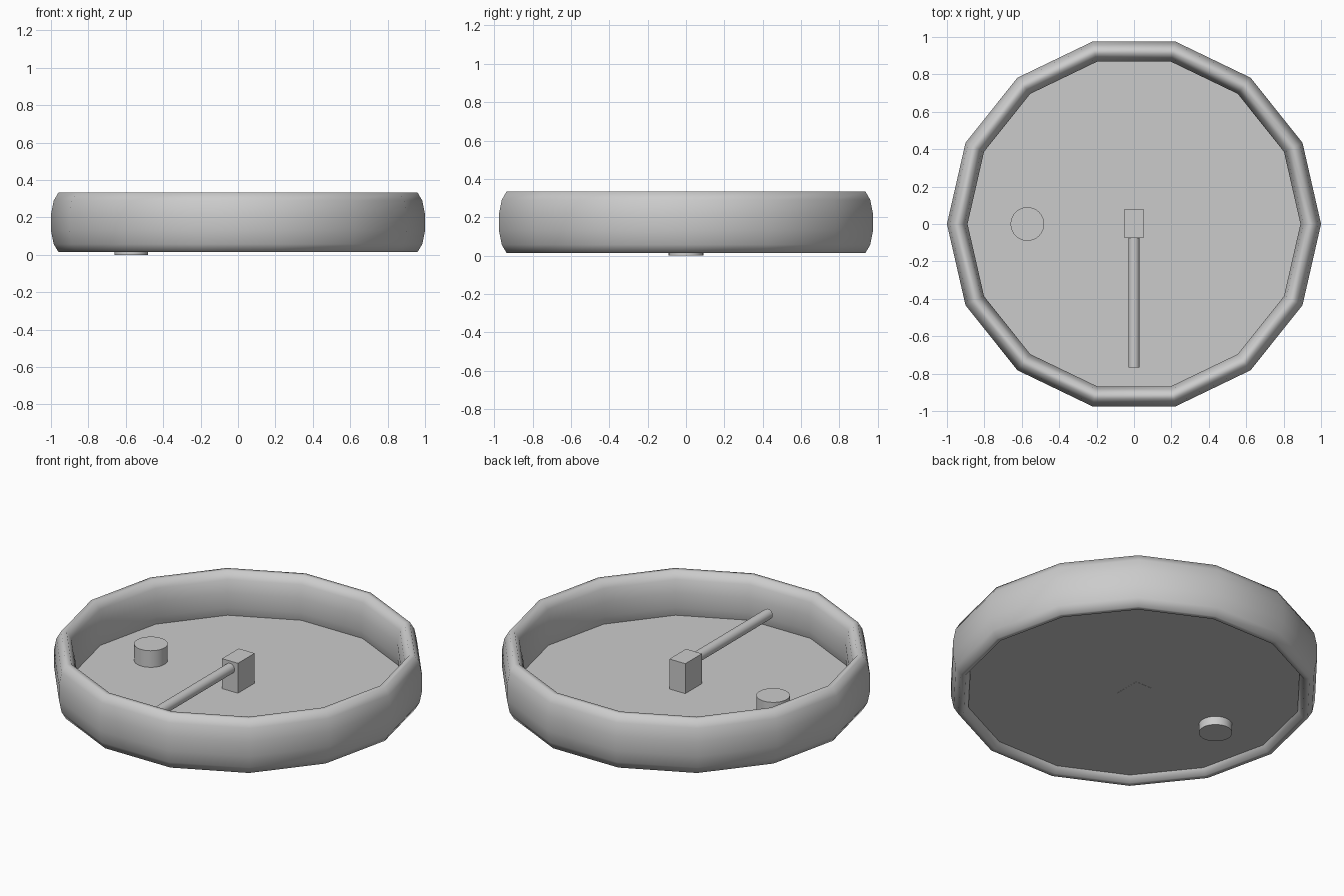
import bpy, bmesh
from math import pi, cos, sin

if "Cube" in bpy.data.objects:
    bpy.data.objects.remove(bpy.data.objects["Cube"])

SIDES = 14


def smooth(obj, angle):
    bpy.ops.object.select_all(action='DESELECT')
    obj.select_set(True)
    bpy.context.view_layer.objects.active = obj
    bpy.ops.object.shade_smooth_by_angle(angle=angle)


def cylinder(name, sides, radius, depth, loc, rot=(0, 0, 0)):
    bpy.ops.mesh.primitive_cylinder_add(vertices=sides, radius=radius, depth=depth,
                                        location=loc, rotation=rot)
    obj = bpy.context.object
    obj.name = name
    return obj


# Rim: tall oval cross-section swept round a 14-sided ring
bm = bmesh.new()
rings = []
for i in range(SIDES):
    a = 2 * pi * i / SIDES
    ring = []
    for j in range(12):
        t = pi / 12 + 2 * pi * j / 12
        r, z = 0.945 + 0.057 * cos(t), 0.174 + 0.165 * sin(t)
        ring.append(bm.verts.new((r * cos(a), r * sin(a), z)))
    rings.append(ring)
for i in range(SIDES):
    p, q = rings[i], rings[(i + 1) % SIDES]
    for j in range(12):
        k = (j + 1) % 12
        bm.faces.new((p[j], q[j], q[k], p[k]))
mesh = bpy.data.meshes.new("rim")
bm.to_mesh(mesh)
bm.free()
rim = bpy.data.objects.new("rim", mesh)
bpy.context.collection.objects.link(rim)
smooth(rim, pi)

# Floor disc, turned so its corners line up with the rim
cylinder("floor", SIDES, 0.905, 0.032, (0, 0, 0.066), (0, 0, pi / 2))

# Round knob passing through the floor
smooth(cylinder("knob", 32, 0.09, 0.18, (-0.57, 0, 0.09)), pi / 6)

# Central block
bpy.ops.mesh.primitive_cube_add(size=1, location=(0, 0.003, 0.154))
block = bpy.context.object
block.name = "pivot_block"
block.scale = (0.104, 0.156, 0.21)

# Arm running from the block towards the front
smooth(cylinder("arm", 32, 0.03, 0.72, (0, -0.407, 0.215), (pi / 2, 0, 0)), pi / 6)
